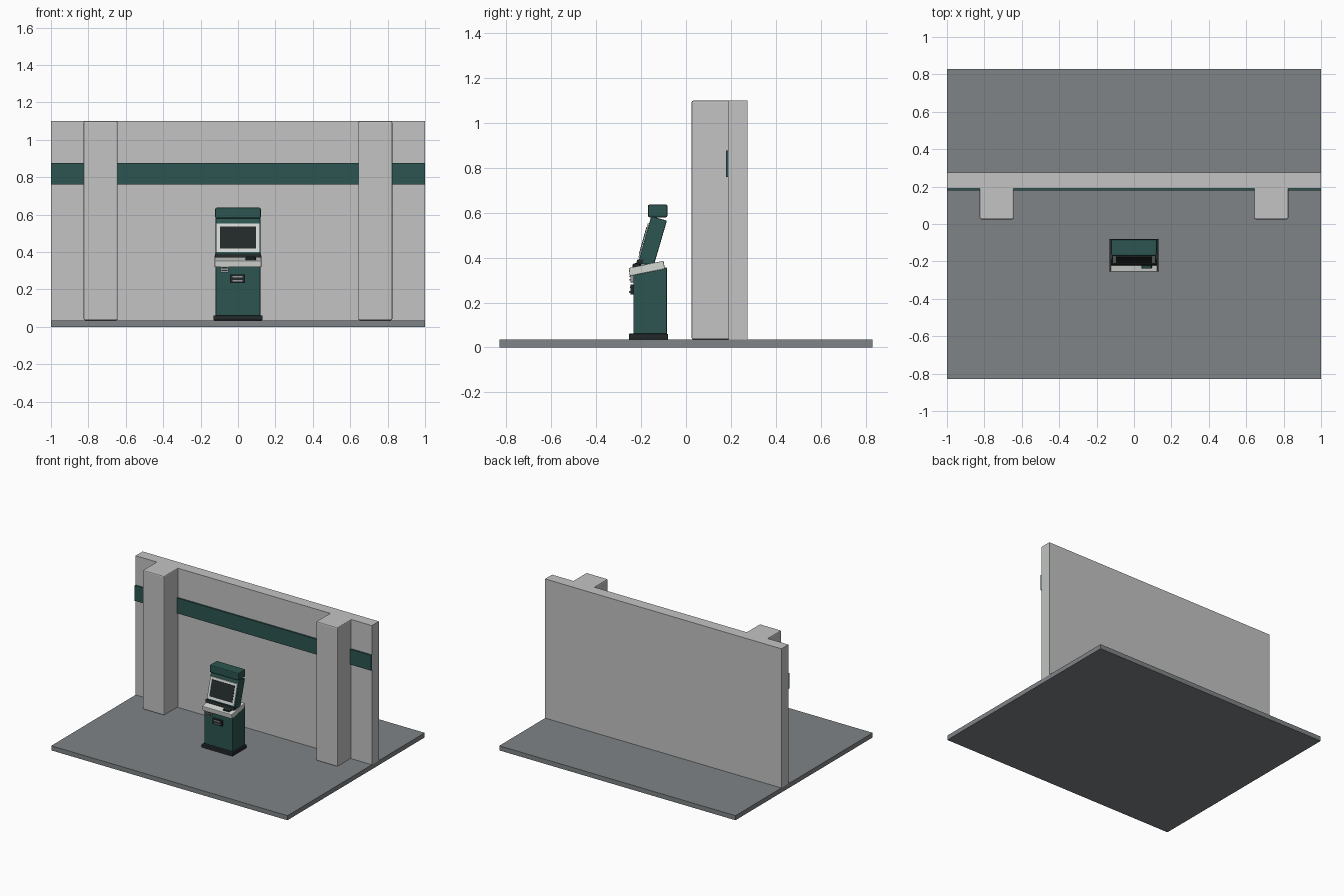
import bpy
import bmesh

cube = bpy.data.objects.get("Cube")
if cube:
    bpy.data.objects.remove(cube, do_unlink=True)


def material(name, r, g, b):
    m = bpy.data.materials.new(name)
    m.use_nodes = True
    m.diffuse_color = (r, g, b, 1)
    m.node_tree.nodes["Principled BSDF"].inputs["Base Color"].default_value = (r, g, b, 1)
    return m


plaster = material("pale grey plaster", 0.54, 0.55, 0.54)
paving = material("floor grey", 0.215, 0.23, 0.24)
green = material("deep green", 0.025, 0.09, 0.08)
trim = material("light trim", 0.66, 0.68, 0.65)
black = material("near black", 0.016, 0.022, 0.022)
metal = material("slot grey", 0.32, 0.33, 0.33)


def prism(name, profile, x0, x1, mat, bevel=0):
    """Extrude a side profile of (y, z) points from x0 to x1."""
    bm = bmesh.new()
    rows = [[bm.verts.new((x, y, z)) for y, z in profile] for x in (x0, x1)]
    bm.faces.new(rows[0])
    bm.faces.new(rows[1])
    n = len(profile)
    for i in range(n):
        j = (i + 1) % n
        bm.faces.new((rows[0][i], rows[0][j], rows[1][j], rows[1][i]))
    bmesh.ops.recalc_face_normals(bm, faces=bm.faces)
    mesh = bpy.data.meshes.new(name)
    bm.to_mesh(mesh)
    bm.free()
    mesh.materials.append(mat)
    obj = bpy.data.objects.new(name, mesh)
    bpy.context.collection.objects.link(obj)
    if bevel:
        mod = obj.modifiers.new("soft edges", "BEVEL")
        mod.width = bevel
        mod.segments = 2
    return obj


def box(name, x, y, z, mat, bevel=0):
    profile = [(y[0], z[0]), (y[1], z[0]), (y[1], z[1]), (y[0], z[1])]
    return prism(name, profile, x[0], x[1], mat, bevel)


# Floor, wall, pillars and painted band
FLOOR = 0.035
box("floor", (-1, 1), (-0.83, 0.83), (0, FLOOR), paving)
box("wall", (-1, 1), (0.19, 0.275), (FLOOR, 1.1), plaster)
box("wall_band", (-1, 1), (0.178, 0.192), (0.76, 0.877), green)
for side, x in (("right", (-0.825, -0.643)), ("left", (0.643, 0.825))):
    box(side + "_pillar", x, (0.025, 0.21), (FLOOR, 1.1), plaster, 0.008)

# Kiosk base and cabinet
box("plinth", (-0.131, 0.131), (-0.255, -0.08), (FLOOR, 0.061), black, 0.004)
prism("cabinet", [(-0.235, 0.06), (-0.085, 0.06), (-0.085, 0.357), (-0.235, 0.328)],
      -0.12, 0.12, green, 0.004)
prism("console", [(-0.251, 0.318), (-0.094, 0.35), (-0.1, 0.386), (-0.255, 0.354)],
      -0.125, 0.125, trim, 0.004)

# Leaning head and hood
prism("head", [(-0.215, 0.37), (-0.142, 0.37), (-0.085, 0.565), (-0.155, 0.585)],
      -0.12, 0.12, green, 0.004)
box("hood", (-0.122, 0.122), (-0.17, -0.083), (0.58, 0.637), green, 0.007)


def slope_y(z):
    return -0.215 + (z - 0.37) * 0.06 / 0.215


def head_plate(name, half, z0, z1, near, far, mat):
    """Plate parallel to the leaning front of the head."""
    profile = [(slope_y(z0) - near, z0), (slope_y(z0) - far, z0),
               (slope_y(z1) - far, z1), (slope_y(z1) - near, z1)]
    return prism(name, profile, -half, half, mat)


head_plate("screen_bezel", 0.114, 0.401, 0.553, -0.003, 0.006, trim)
head_plate("screen", 0.097, 0.419, 0.536, 0.004, 0.008, black)
head_plate("head_base_band", 0.122, 0.372, 0.392, -0.02, 0.008, black)

# Key pad on the console
prism("key_pad", [(-0.238, 0.352), (-0.2, 0.36), (-0.2, 0.38), (-0.238, 0.37)],
      0.04, 0.095, black, 0.003)
prism("key_pad_face", [(-0.234, 0.37), (-0.204, 0.378), (-0.204, 0.381), (-0.234, 0.373)],
      0.046, 0.089, green)

# Card reader below the console
box("card_reader", (-0.093, -0.05), (-0.248, -0.23), (0.29, 0.325), metal, 0.002)
for z in (0.299, 0.313):
    box("card_slot", (-0.087, -0.056), (-0.251, -0.245), (z, z + 0.006), black)

# Cash tray on the cabinet front
box("tray_frame", (-0.043, 0.037), (-0.247, -0.23), (0.235, 0.28), black, 0.002)
box("tray_lip", (-0.03, 0.024), (-0.255, -0.24), (0.243, 0.251), metal)
box("tray_plate", (-0.03, 0.024), (-0.25, -0.24), (0.264, 0.272), metal)
